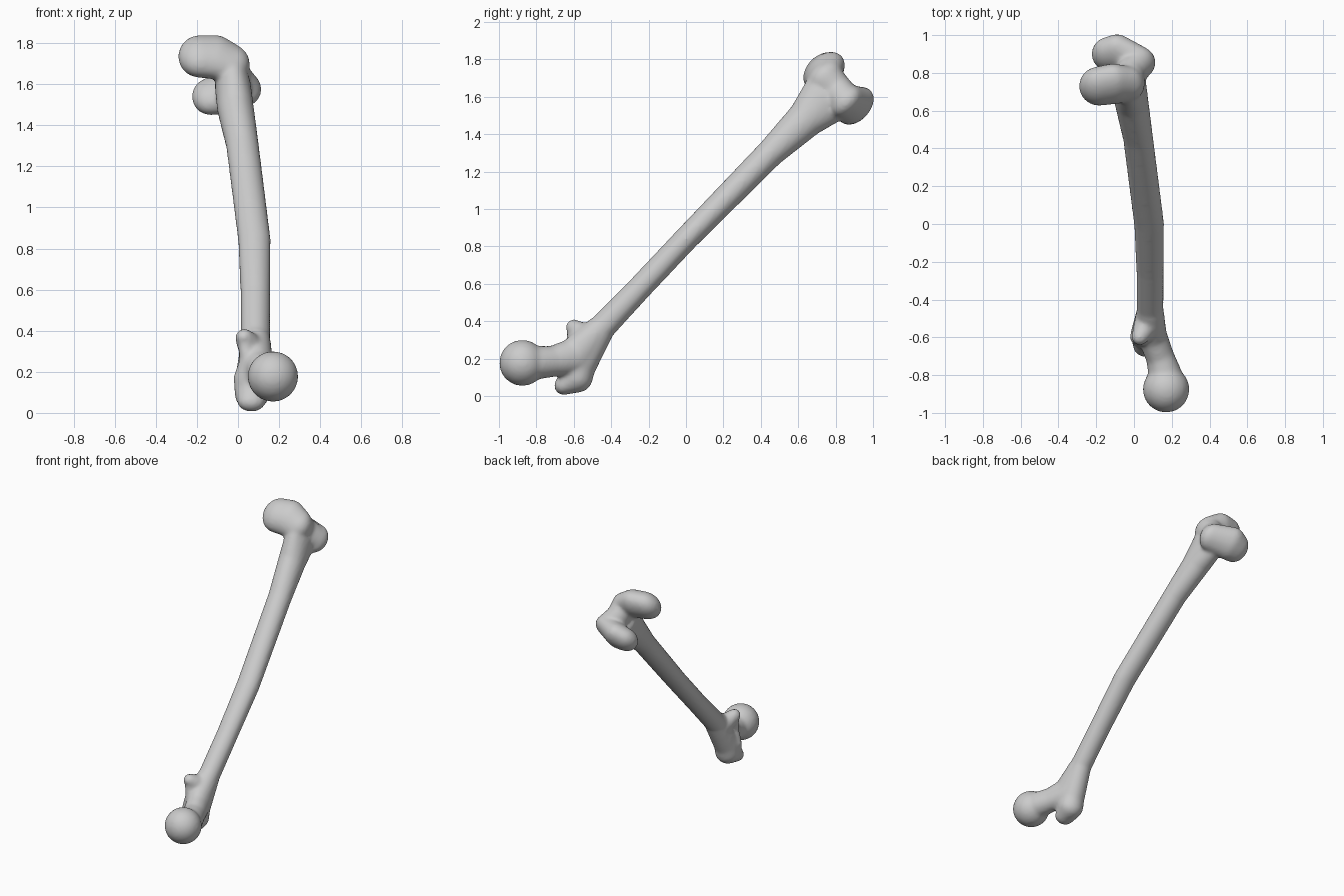
import bpy, bmesh
from math import radians
from mathutils import Matrix, Vector

cube = bpy.data.objects.get("Cube")
if cube:
    bpy.data.objects.remove(cube)

# Ball radii are (sideways x, along the shaft, across the shaft)
TILT = Matrix(((1, 0, 0), (0, 0.7071, 0.7071), (0, 0.7071, -0.7071)))
bm = bmesh.new()


def ball_points(centre, radii):
    """Points of an ellipsoid lined up with the tilted shaft."""
    if not isinstance(radii, tuple):
        radii = (radii,) * 3
    ball = bmesh.new()
    bmesh.ops.create_icosphere(ball, subdivisions=3, radius=1)
    pts = [Vector(centre) + TILT @ Vector([c * r for c, r in zip(v.co, radii)])
           for v in ball.verts]
    ball.free()
    return pts


def limb(*balls):
    """Chain of ellipsoids, each pair wrapped in a tapered hull."""
    pairs = zip(balls, balls[1:]) if len(balls) > 1 else [(balls[0],)]
    for pair in pairs:
        verts = [bm.verts.new(p) for b in pair for p in ball_points(*b)]
        hull = bmesh.ops.convex_hull(bm, input=verts)
        spare = {g for g in hull["geom_interior"] + hull["geom_unused"]
                 if isinstance(g, bmesh.types.BMVert)}
        bmesh.ops.delete(bm, geom=list(spare), context="VERTS")


# Shaft, flaring at the knee end
limb(((.085, -.45, .365), (.072, .07, .072)),
     ((.085, -.25, .575), (.073, .07, .066)),
     ((.08, 0, .84), (.08, .07, .066)),
     ((.022, .453, 1.301), (.08, .07, .076)),
     ((-.012, .64, 1.48), (.09, .06, .102)),
     ((-.025, .75, 1.59), (.088, .06, .145)))

# Two rounded condyles with a bridge between their front ends
limb(((-.185, .73, 1.735), (.107, .12, .086)),
     ((-.11, .742, 1.732), (.1, .126, .088)),
     ((-.035, .74, 1.70), (.09, .11, .08)))
limb(((-.135, .90, 1.54), (.09, .105, .075)),
     ((-.09, .905, 1.552), (.09, .118, .08)),
     ((.025, .855, 1.575), (.09, .10, .07)))
limb(((-.03, .74, 1.70), (.088, .10, .08)),
     ((-.02, .80, 1.64), (.08, .09, .08)),
     ((.025, .85, 1.58), (.088, .09, .07)))

# Ball head and neck
limb(((.17, -.875, .177), .124))
limb(((.165, -.80, .178), .09),
     ((.14, -.71, .185), (.075, .083, .083)),
     ((.10, -.60, .21), (.075, .10, .10)),
     ((.085, -.47, .35), .074))

# Large bump at the hip end, with its tip
limb(((.085, -.46, .34), .07),
     ((.07, -.575, .16), (.086, .085, .095)),
     ((.07, -.585, .105), (.088, .085, .09)),
     ((.065, -.655, .055), (.068, .05, .05)))

# Small bump and the crest joining the two
limb(((.075, -.50, .31), .07),
     ((.045, -.575, .345), .055),
     ((.03, -.60, .368), .043))
limb(((.032, -.595, .36), .038),
     ((.045, -.61, .26), .036),
     ((.02, -.60, .17), .042),
     ((.03, -.60, .08), .045))

mesh = bpy.data.meshes.new("thigh_bone")
bm.to_mesh(mesh)
bm.free()
bone = bpy.data.objects.new("thigh_bone", mesh)
bpy.context.collection.objects.link(bone)

# Fuse the parts and soften the joins
fuse = bone.modifiers.new("fuse", "REMESH")
fuse.mode = "VOXEL"
fuse.voxel_size = 0.01
fuse.use_smooth_shade = True
soften = bone.modifiers.new("soften", "SMOOTH")
soften.factor = 0.5
soften.iterations = 14

# Bone colour
grey = bpy.data.materials.new("bone_grey")
grey.use_nodes = True
colour = (0.6, 0.6, 0.6, 1)
grey.diffuse_color = colour
grey.node_tree.nodes["Principled BSDF"].inputs["Base Color"].default_value = colour
mesh.materials.append(grey)
